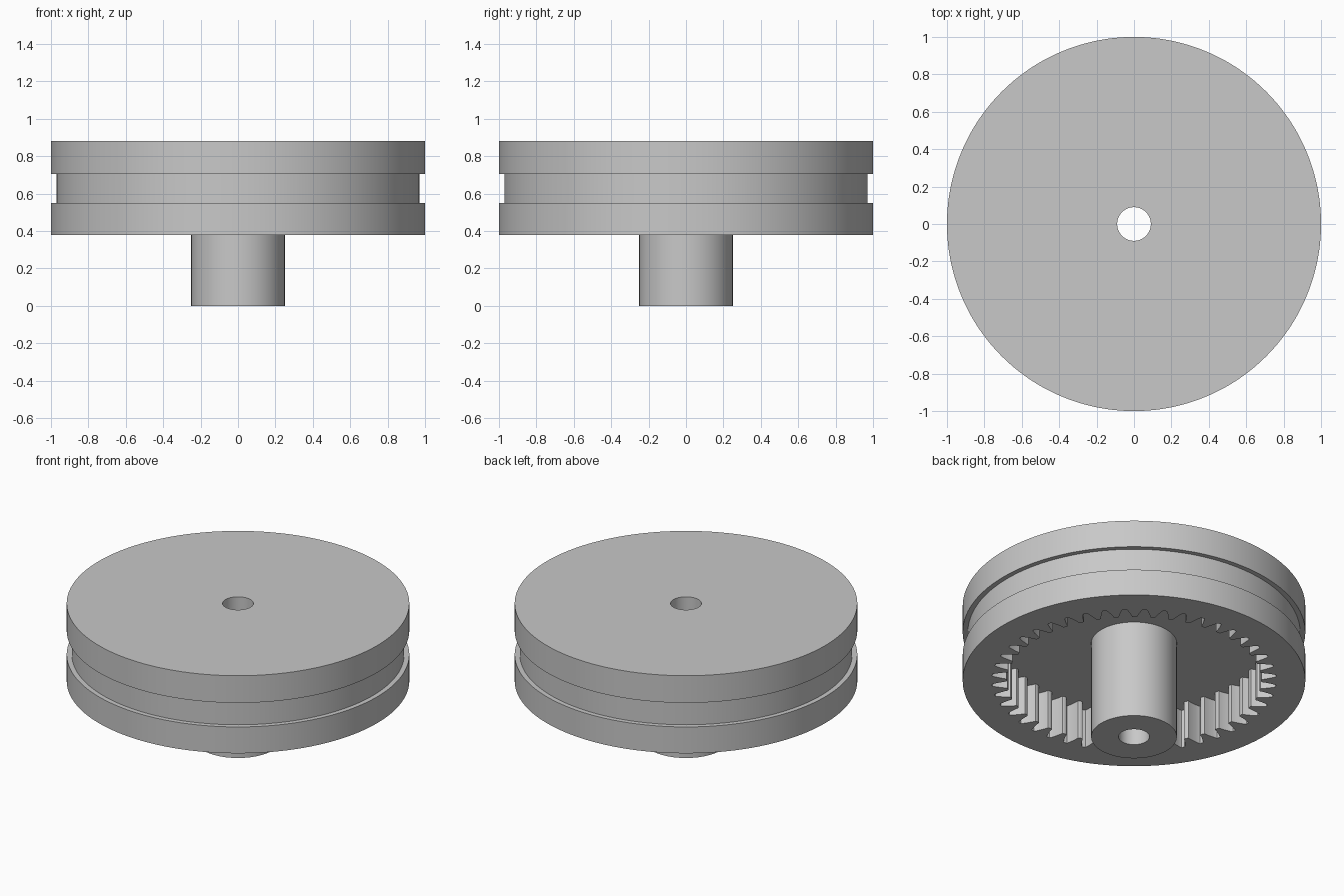
import bpy, bmesh, math

if "Cube" in bpy.data.objects:
    bpy.data.objects.remove(bpy.data.objects["Cube"])

TEETH = 44
PHASE = math.radians(46.2)          # angle of one tooth gap centre
GEAR = None                         # marks profile points that follow the teeth

# Half of one tooth pitch: (fraction of pitch, radius), from gap centre to tooth tip
half = [(0, .83), (.085, .83), (.13, .822), (.20, .802), (.26, .783),
        (.32, .763), (.36, .745), (.44, .742)]
pitch = half + [(.5, .742)] + [(1 - f, r) for f, r in reversed(half[1:])]
steps = [((t + f) * math.tau / TEETH + PHASE, r) for t in range(TEETH) for f, r in pitch]

# Closed cross-section: bore, shaft, toothed cavity, grooved rim, flat top
section = [(.09, 0), (.25, 0), (.25, .63), (GEAR, .63), (GEAR, .38), (1, .38),
           (1, .55), (.97, .55), (.97, .705), (1, .705), (1, .88), (.09, .88)]

# Sweep the section around z, letting the cavity wall follow the teeth
bm = bmesh.new()
rings = []
for radius, z in section:
    ring = []
    for angle, gear_r in steps:
        r = gear_r if radius is GEAR else radius
        ring.append(bm.verts.new((r * math.cos(angle), r * math.sin(angle), z)))
    rings.append(ring)
n = len(steps)
for k, a in enumerate(rings):
    b = rings[(k + 1) % len(rings)]
    for i in range(n):
        j = (i + 1) % n
        bm.faces.new((a[i], a[j], b[j], b[i]))
bmesh.ops.recalc_face_normals(bm, faces=bm.faces)

mesh = bpy.data.meshes.new("internal_gear_pulley")
bm.to_mesh(mesh)
bm.free()
pulley = bpy.data.objects.new("internal_gear_pulley", mesh)
bpy.context.collection.objects.link(pulley)

# Plain grey finish
grey = bpy.data.materials.new("light_grey")
grey.diffuse_color = (.58, .58, .58, 1)
grey.use_nodes = True
grey.node_tree.nodes["Principled BSDF"].inputs["Base Color"].default_value = grey.diffuse_color
mesh.materials.append(grey)

# Smooth round walls, sharp rims
bpy.context.view_layer.objects.active = pulley
pulley.select_set(True)
bpy.ops.object.shade_smooth_by_angle(angle=math.radians(30))
